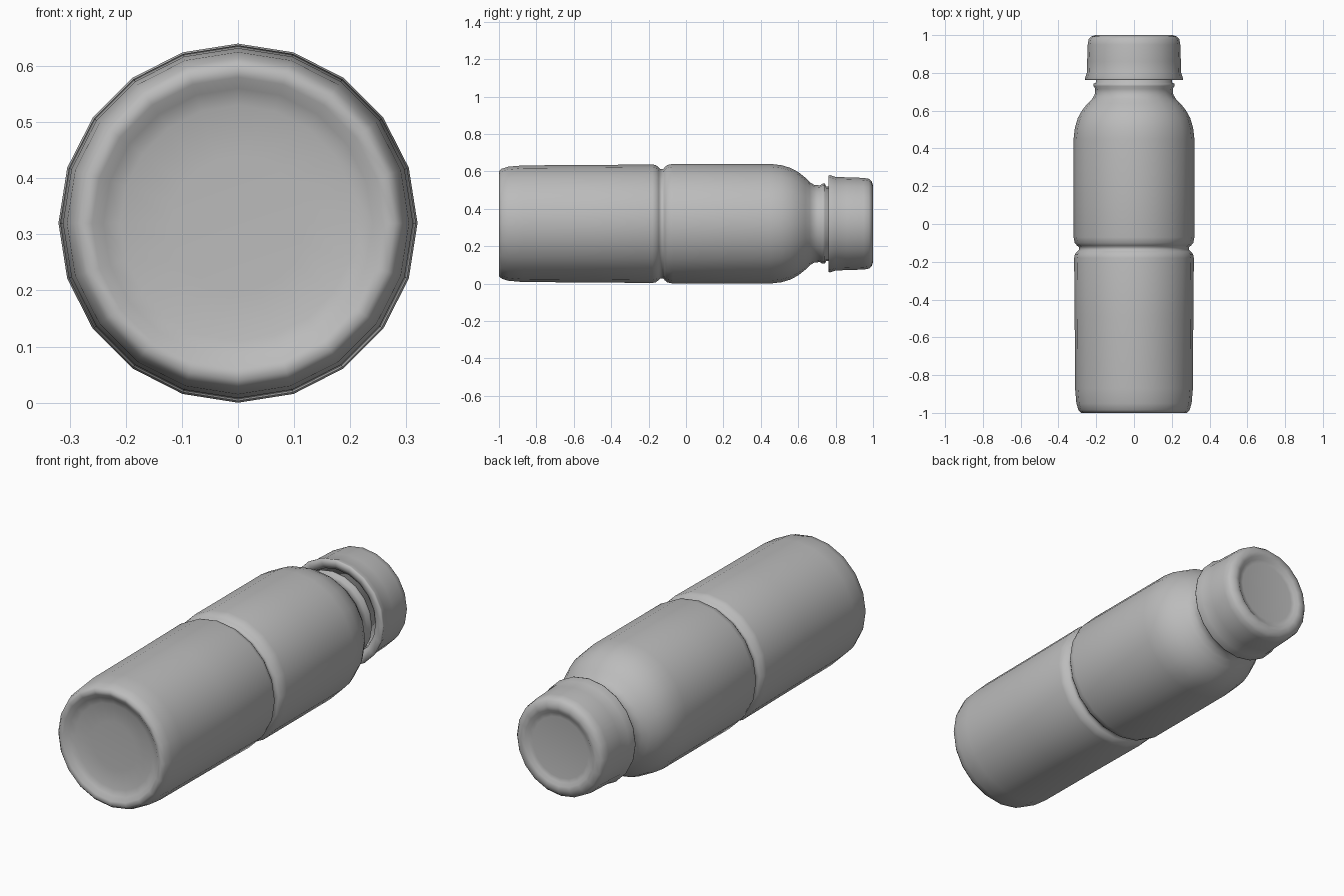
import bpy
import bmesh
import math
from mathutils import Matrix, Vector

cube = bpy.data.objects.get("Cube")
if cube:
    bpy.data.objects.remove(cube, do_unlink=True)

SIDES = 20
AXIS_Z = 0.32

grey = bpy.data.materials.new("plain grey")
grey.use_nodes = True
colour = (0.5, 0.5, 0.5, 1)
grey.diffuse_color = colour
grey.node_tree.nodes["Principled BSDF"].inputs["Base Color"].default_value = colour


def lathe(name, profile):
    """Turn a (radius, y) profile around the lying bottle's long axis."""
    bm = bmesh.new()
    verts = [bm.verts.new((0, y, r)) for r, y in profile]
    edges = [bm.edges.new(pair) for pair in zip(verts, verts[1:])]
    bmesh.ops.spin(bm, geom=verts + edges, cent=(0, 0, 0), axis=(0, 1, 0),
                   angle=math.tau, steps=SIDES, use_duplicate=False)
    bmesh.ops.remove_doubles(bm, verts=bm.verts, dist=0.0005)
    bmesh.ops.recalc_face_normals(bm, faces=bm.faces)
    bmesh.ops.transform(bm, matrix=Matrix.Translation(Vector((0, 0, AXIS_Z))), verts=bm.verts)
    for face in bm.faces:
        face.smooth = True
    mesh = bpy.data.meshes.new(name)
    bm.to_mesh(mesh)
    bm.free()
    mesh.materials.append(grey)
    obj = bpy.data.objects.new(name, mesh)
    bpy.context.collection.objects.link(obj)
    return obj


# Bottle: dished base, lower body, waist groove, upper body, shoulder, neck
base = [(0, -0.965), (0.12, -0.966), (0.21, -0.97), (0.24, -0.98),
        (0.26, -0.996), (0.28, -1), (0.294, -0.985), (0.305, -0.95)]
lower = [(0.312, -0.87), (0.314, -0.5), (0.317, -0.18), (0.313, -0.16), (0.3, -0.145)]
groove = [(0.292, -0.138), (0.292, -0.122)]
upper = [(0.302, -0.114), (0.314, -0.1), (0.32, -0.07), (0.32, 0.2), (0.32, 0.45)]
shoulder = [(0.313, 0.51), (0.298, 0.56), (0.275, 0.602), (0.246, 0.638), (0.222, 0.662)]
neck = [(0.208, 0.685), (0.205, 0.715), (0.214, 0.73), (0.214, 0.742),
        (0.2, 0.75), (0.2, 0.9), (0, 0.9)]
lathe("bottle", base + lower + groove + upper + shoulder + neck)

# Cap: flared skirt, rounded rim and shallow recessed top
skirt = [(0.205, 0.85), (0.21, 0.775), (0.23, 0.764), (0.258, 0.762),
         (0.26, 0.77), (0.25, 0.8), (0.248, 0.86)]
rim = [(0.245, 0.95), (0.24, 0.978), (0.228, 0.992), (0.205, 1), (0.185, 0.997)]
recess = [(0.17, 0.986), (0.15, 0.983), (0, 0.983)]
lathe("cap", skirt + rim + recess)
